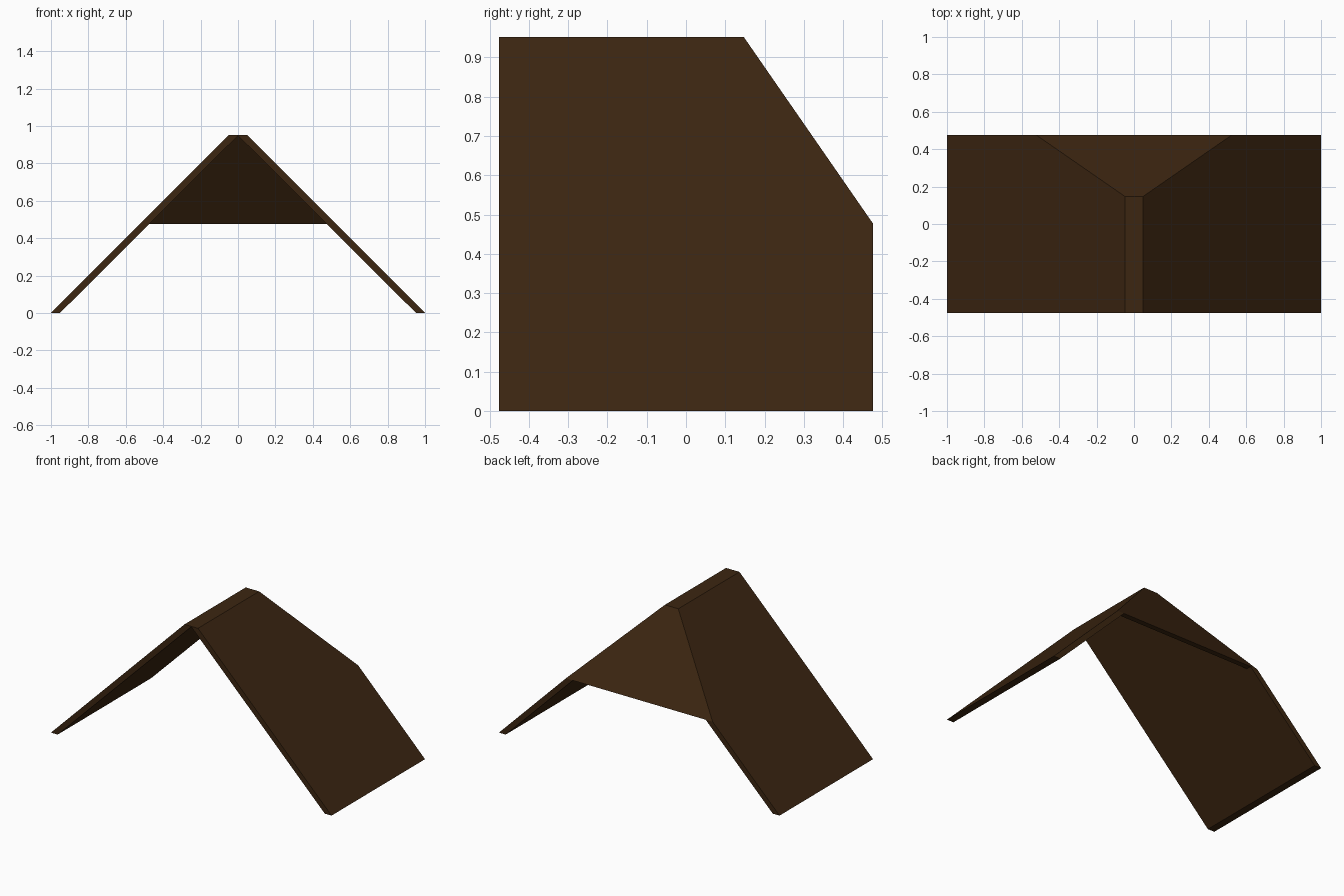
import bpy
import bmesh

# Remove the default cube
cube = bpy.data.objects.get("Cube")
if cube:
    bpy.data.objects.remove(cube, do_unlink=True)

# Dark brown wood
wood = bpy.data.materials.new("dark_brown_wood")
wood.use_nodes = True
brown = (0.045, 0.019, 0.0055, 1.0)
wood.diffuse_color = brown
wood.node_tree.nodes["Principled BSDF"].inputs["Base Color"].default_value = brown

# Roof dimensions
half_depth = 0.476      # front and back gable planes
height = 0.952          # flat ridge height
ridge = 0.048           # half width of the flat ridge
hip_y, hip_z = 0.147, 0.477   # hip starts at hip_y on the ridge and ends at hip_z
thick = 0.034           # hip panel thickness along y
apex = height - 0.003   # underside of the ridge
eave_in = 1 - ridge
hip_out = ridge + (1 - ridge) * (1 - hip_z / height)
hip_in = eave_in * (1 - hip_z / apex)

# Named corners of one half of the roof
corners = {
    "eave_front": (1, -half_depth, 0),
    "eave_back": (1, half_depth, 0),
    "eave_in_front": (eave_in, -half_depth, 0),
    "eave_in_back": (eave_in, half_depth, 0),
    "ridge_front": (ridge, -half_depth, height),
    "ridge_back": (ridge, hip_y, height),
    "mid_front": (0, -half_depth, height),
    "mid_back": (0, hip_y, height),
    "apex_front": (0, -half_depth, apex),
    "apex_back": (0, hip_y - thick, apex),
    "hip_corner": (hip_out, half_depth, hip_z),
    "hip_mid": (0, half_depth, hip_z),
    "rim_corner": (hip_in, half_depth, hip_z),
    "rim_in": (hip_in, half_depth - thick, hip_z),
    "rim_in_mid": (0, half_depth - thick, hip_z),
}
panels = [
    "eave_front eave_back hip_corner ridge_back ridge_front",                      # slope
    "ridge_front ridge_back mid_back mid_front",                                   # ridge
    "ridge_back hip_corner rim_corner hip_mid mid_back",                           # hip
    "eave_front ridge_front mid_front apex_front eave_in_front",                   # front edge
    "eave_back eave_in_back rim_corner hip_corner",                                # back edge
    "eave_front eave_in_front eave_in_back eave_back",                             # eave
    "eave_in_front apex_front apex_back rim_in rim_corner eave_in_back",           # slope underside
    "apex_back rim_in_mid rim_in",                                                 # hip underside
    "rim_in rim_in_mid hip_mid rim_corner",                                        # hip rim
]

# Build both halves, weld them at the centre and merge the flat panels
bm = bmesh.new()
for side in (1, -1):
    verts = {name: bm.verts.new((side * x, y, z)) for name, (x, y, z) in corners.items()}
    for panel in panels:
        loop = [verts[name] for name in panel.split()]
        bm.faces.new(loop if side > 0 else loop[::-1])
bmesh.ops.remove_doubles(bm, verts=bm.verts, dist=0.0005)
bmesh.ops.recalc_face_normals(bm, faces=bm.faces)
bmesh.ops.dissolve_limit(bm, angle_limit=0.001, verts=bm.verts, edges=bm.edges)

mesh = bpy.data.meshes.new("hipped_roof")
bm.to_mesh(mesh)
bm.free()
mesh.materials.append(wood)
roof = bpy.data.objects.new("hipped_roof", mesh)
bpy.context.collection.objects.link(roof)
